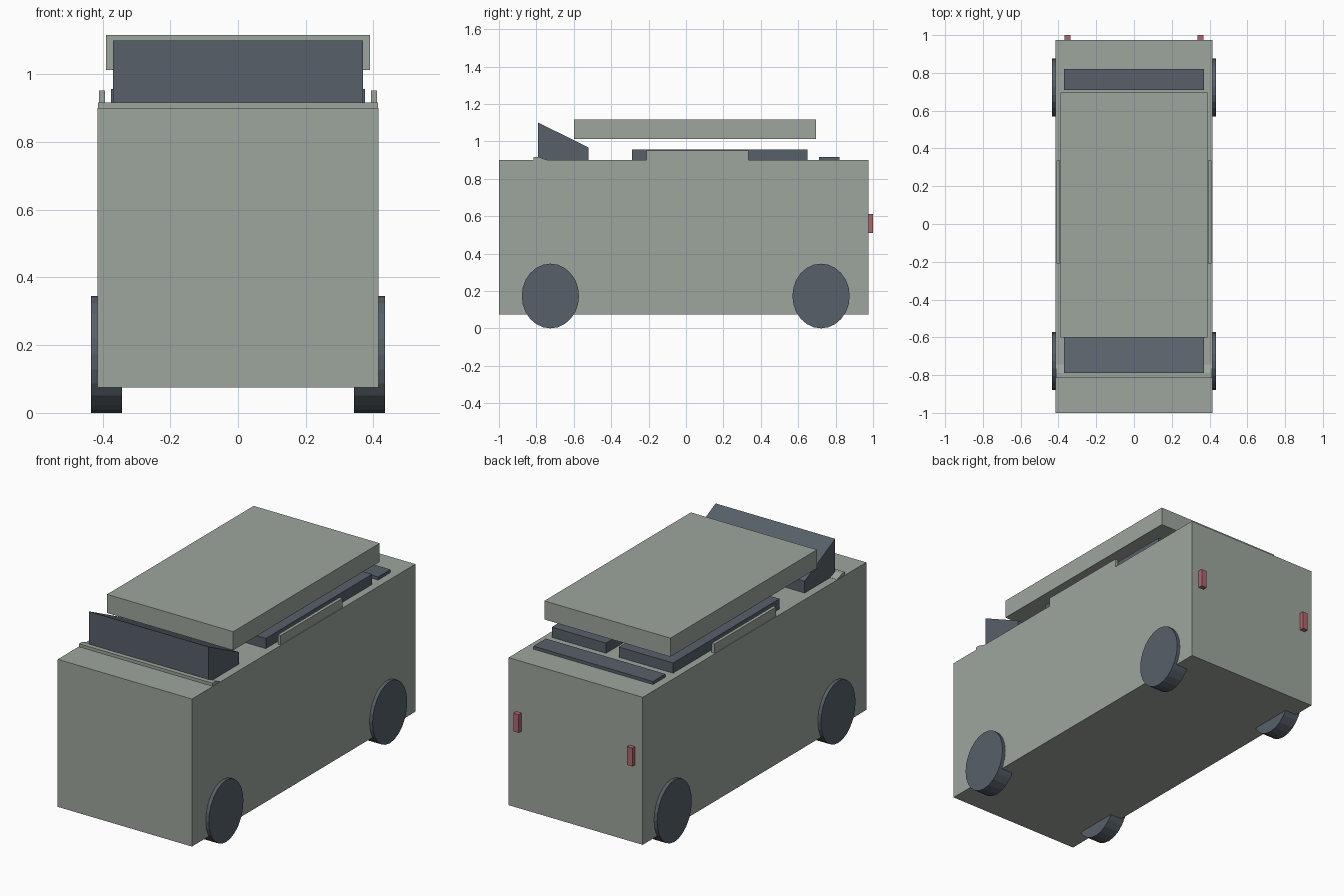
import bpy, math
from mathutils import Matrix

if "Cube" in bpy.data.objects:
    bpy.data.objects.remove(bpy.data.objects["Cube"])


def material(name, srgb):
    m = bpy.data.materials.new(name)
    lin = [((c / 255 + 0.055) / 1.055) ** 2.4 for c in srgb]
    m.diffuse_color = (*lin, 1)
    m.use_nodes = True
    m.node_tree.nodes["Principled BSDF"].inputs["Base Color"].default_value = m.diffuse_color
    return m


GREEN = material("sage_green", (157, 166, 157))
DARK = material("slate_grey", (87, 96, 105))
RED = material("lamp_red", (176, 102, 110))


def mesh_object(name, verts, faces, mat):
    me = bpy.data.meshes.new(name)
    me.from_pydata(verts, [], faces)
    me.materials.append(mat)
    ob = bpy.data.objects.new(name, me)
    bpy.context.collection.objects.link(ob)
    return ob


def prism(name, profile, x0, x1, mat):
    """Extrude a (y, z) profile, counter-clockwise seen from +x, along x."""
    n = len(profile)
    verts = [(x, y, z) for x in (x0, x1) for y, z in profile]
    faces = [tuple(reversed(range(n))), tuple(range(n, 2 * n))]
    faces += [(i, (i + 1) % n, n + (i + 1) % n, n + i) for i in range(n)]
    return mesh_object(name, verts, faces, mat)


def box(name, x, y, z, mat):
    return prism(name, [(y[0], z[0]), (y[1], z[0]), (y[1], z[1]), (y[0], z[1])], *x, mat)


# Main shell and floating roof
box("body", (-0.415, 0.415), (-1.0, 0.975), (0.075, 0.9), GREEN)
box("roof", (-0.39, 0.39), (-0.6, 0.695), (1.013, 1.117), GREEN)

# Windscreen wedge and the cowl lip ahead of it
prism("windscreen", [(-0.79, 0.895), (-0.52, 0.895), (-0.52, 0.967), (-0.79, 1.1)],
      -0.37, 0.37, DARK)
prism("cowl", [(-0.815, 0.895), (-0.745, 0.895), (-0.745, 0.901), (-0.79, 0.917), (-0.815, 0.917)],
      -0.413, 0.413, GREEN)

# Rear window strip
box("rear_window", (-0.37, 0.37), (0.71, 0.82), (0.895, 0.917), DARK)

# Paired parts on both sides
wheel_profile = [(0.153 * math.sin(-a), 0.173 - 0.173 * math.cos(a))
                 for a in (-2 * math.pi * i / 24 for i in range(24))]
for side, s in (("right", 1), ("left", -1)):
    def span(a, b):
        return tuple(sorted((a * s, b * s)))

    box(f"side_window_{side}", span(0.04, 0.375), (-0.29, 0.65), (0.895, 0.957), DARK)
    box(f"side_rail_{side}", span(0.393, 0.411), (-0.21, 0.335), (0.895, 0.952), GREEN)
    box(f"tail_lamp_{side}", span(0.335, 0.368), (0.97, 1.0), (0.51, 0.612), RED)
    for end, y in (("front", -0.725), ("rear", 0.722)):
        prism(f"wheel_{end}_{side}", [(y + p, z) for p, z in wheel_profile],
              *span(0.343, 0.434), DARK)
